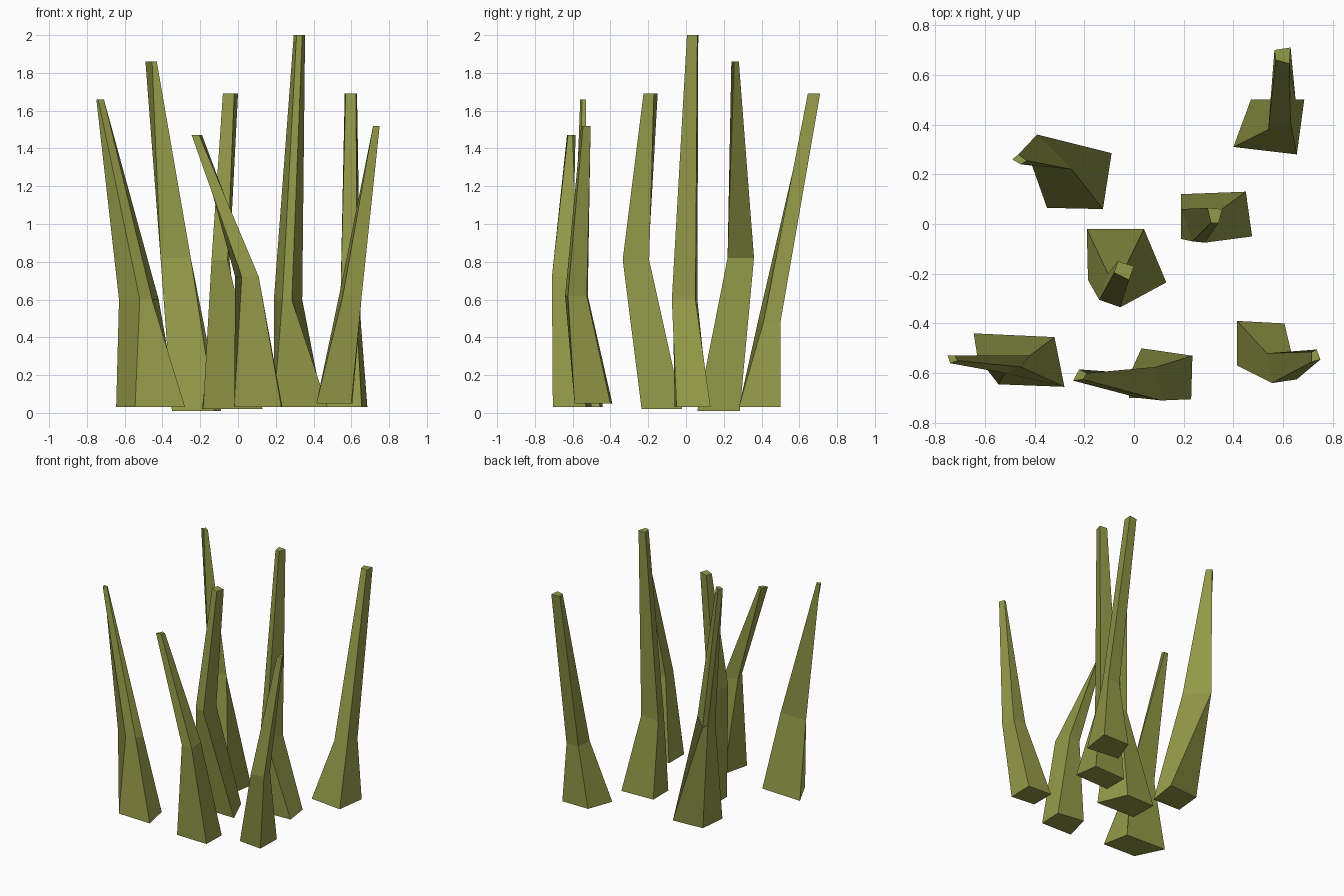
import bpy, bmesh

mat = bpy.data.materials.new("olive_green")
mat.diffuse_color = (0.29, 0.32, 0.065, 1)


def blade(name, *rings):
    """Loft a four-sided grass blade; each ring is (z, back-left, back-right, front-right, front-left)."""
    bm = bmesh.new()
    loops = []
    for z, *corners in rings:
        loops.append([bm.verts.new((x, y, z)) for x, y in corners])
    bm.faces.new(loops[0])
    bm.faces.new(loops[-1])
    for lower, upper in zip(loops, loops[1:]):
        for i in range(4):
            j = (i + 1) % 4
            bm.faces.new((lower[i], lower[j], upper[j], upper[i]))
    bmesh.ops.recalc_face_normals(bm, faces=bm.faces)
    mesh = bpy.data.meshes.new(name)
    bm.to_mesh(mesh)
    bm.free()
    mesh.materials.append(mat)
    obj = bpy.data.objects.new(name, mesh)
    bpy.context.collection.objects.link(obj)
    return obj


# Each blade: base, bend and tip cross-sections
blade("back_right_blade",
      (0.03, (0.47, 0.50), (0.685, 0.50), (0.655, 0.28), (0.40, 0.31)),
      (0.48, (0.55, 0.50), (0.65, 0.50), (0.63, 0.41), (0.54, 0.38)),
      (1.69, (0.565, 0.70), (0.63, 0.71), (0.625, 0.645), (0.57, 0.66)))

blade("back_left_blade",
      (0.01, (-0.33, 0.27), (-0.09, 0.285), (-0.125, 0.06), (-0.35, 0.065)),
      (0.82, (-0.40, 0.31), (-0.39, 0.36), (-0.25, 0.22), (-0.41, 0.235)),
      (1.86, (-0.49, 0.26), (-0.465, 0.28), (-0.43, 0.255), (-0.455, 0.24)))

blade("tall_blade",
      (0.03, (0.19, 0.12), (0.45, 0.13), (0.475, -0.05), (0.19, -0.06)),
      (0.60, (0.19, 0.06), (0.34, 0.05), (0.285, -0.075), (0.235, -0.07)),
      (2.00, (0.295, 0.065), (0.355, 0.06), (0.34, 0.005), (0.31, 0.005)))

blade("centre_blade",
      (0.02, (-0.19, -0.02), (0.04, -0.02), (0.13, -0.235), (-0.185, -0.225)),
      (0.81, (-0.105, -0.20), (-0.045, -0.195), (-0.055, -0.335), (-0.14, -0.305)),
      (1.69, (-0.065, -0.15), (0.0, -0.17), (-0.02, -0.225), (-0.08, -0.195)))

blade("front_left_blade",
      (0.03, (-0.645, -0.44), (-0.32, -0.455), (-0.28, -0.655), (-0.545, -0.645)),
      (0.60, (-0.63, -0.535), (-0.42, -0.53), (-0.455, -0.575), (-0.52, -0.60)),
      (1.66, (-0.75, -0.53), (-0.72, -0.53), (-0.71, -0.55), (-0.74, -0.56)))

blade("front_centre_blade",
      (0.03, (0.03, -0.50), (0.235, -0.53), (0.23, -0.705), (-0.02, -0.70)),
      (0.72, (-0.015, -0.60), (0.09, -0.575), (0.11, -0.71), (0.02, -0.70)),
      (1.47, (-0.22, -0.585), (-0.19, -0.60), (-0.205, -0.625), (-0.245, -0.63)))

blade("front_right_blade",
      (0.05, (0.415, -0.39), (0.605, -0.40), (0.60, -0.59), (0.415, -0.57)),
      (0.62, (0.535, -0.52), (0.635, -0.525), (0.655, -0.625), (0.555, -0.64)),
      (1.52, (0.715, -0.515), (0.735, -0.505), (0.75, -0.545), (0.715, -0.555)))
